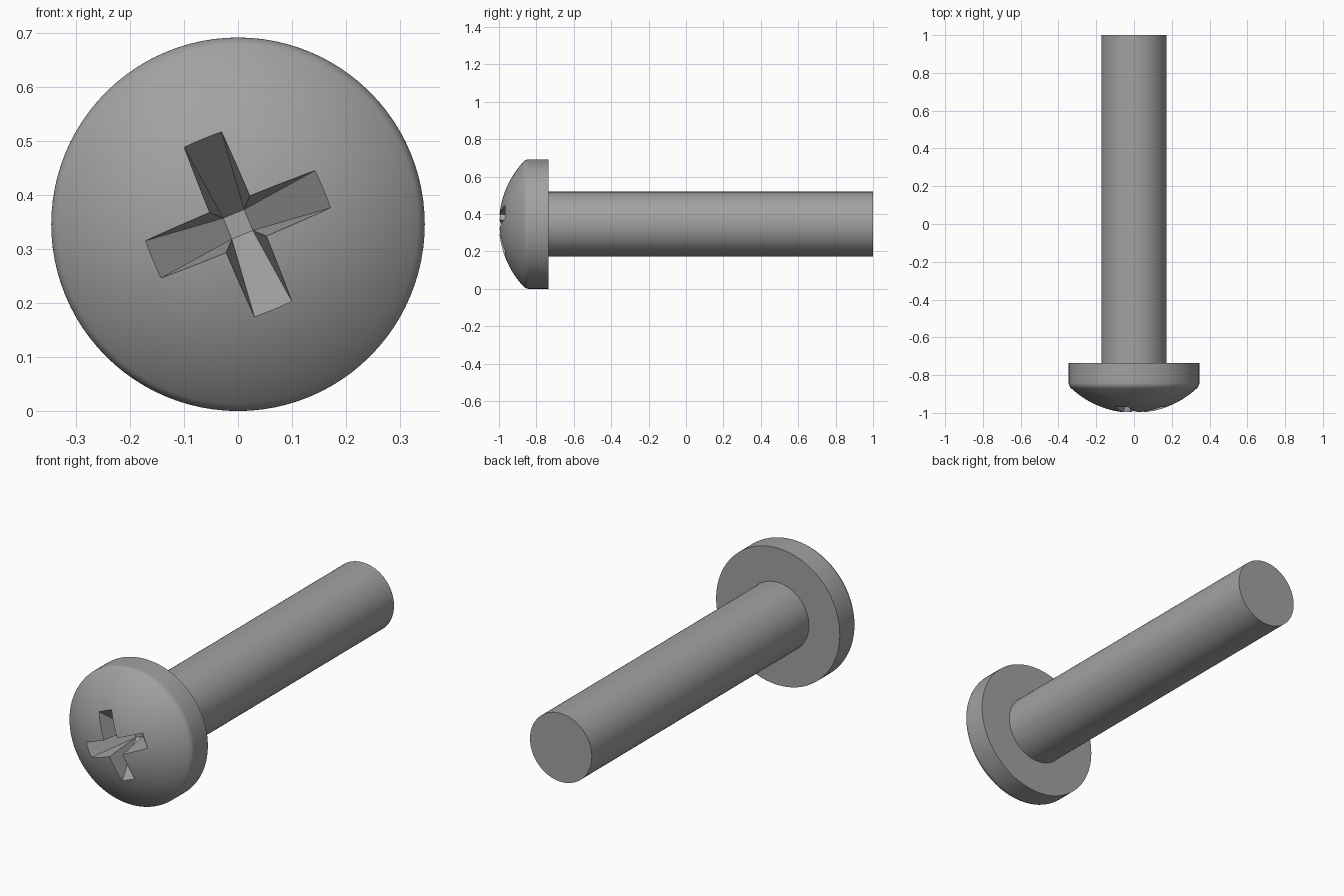
import bpy, bmesh
from math import sin, cos, asin, radians, pi, sqrt
from mathutils import Vector, Matrix

cube = bpy.data.objects.get("Cube")
if cube:
    bpy.data.objects.remove(cube, do_unlink=True)

HEAD_R, SHAFT_R = 0.346, 0.173
FRONT, SEAT, END = -1.0, -0.735, 1.0
SEGMENTS = 96

steel = bpy.data.materials.new("grey_steel")
steel.use_nodes = True
colour = (0.36, 0.36, 0.36, 1)
steel.diffuse_color = colour
steel.node_tree.nodes["Principled BSDF"].inputs["Base Color"].default_value = colour


def add_object(name, bm):
    bmesh.ops.recalc_face_normals(bm, faces=bm.faces)
    mesh = bpy.data.meshes.new(name)
    bm.to_mesh(mesh)
    bm.free()
    mesh.materials.append(steel)
    obj = bpy.data.objects.new(name, mesh)
    bpy.context.collection.objects.link(obj)
    return obj


def lathe(name, profile):
    """Turn a (radius, y) profile around the screw axis."""
    bm = bmesh.new()
    verts = [bm.verts.new((r, y, HEAD_R)) for r, y in profile]
    edges = [bm.edges.new(pair) for pair in zip(verts, verts[1:])]
    bmesh.ops.spin(bm, geom=verts + edges, cent=(0, 0, HEAD_R), axis=(0, 1, 0),
                   angle=2 * pi, steps=SEGMENTS)
    bmesh.ops.remove_doubles(bm, verts=bm.verts, dist=1e-5)
    return add_object(name, bm)


def select_only(obj):
    bpy.ops.object.select_all(action='DESELECT')
    obj.select_set(True)
    bpy.context.view_layer.objects.active = obj


# Head: shallow spherical dome, small rounded rim, straight side, flat seat
DOME_R, FILLET = 0.49, 0.04
rim_r = HEAD_R - FILLET
reach = DOME_R - FILLET
rim_y = FRONT + DOME_R - sqrt(reach ** 2 - rim_r ** 2)
tangent = asin(rim_r / reach)
profile = []
for i in range(15):
    a = tangent * i / 14
    profile.append((DOME_R * sin(a), FRONT + DOME_R * (1 - cos(a))))
for i in range(1, 9):
    a = tangent + (pi / 2 - tangent) * i / 8
    profile.append((rim_r + FILLET * sin(a), rim_y - FILLET * cos(a)))
profile += [(HEAD_R, SEAT), (0, SEAT)]
head = lathe("head", profile)

# Shaft: plain cylinder
shaft = lathe("shaft", [(0, SEAT - 0.005), (SHAFT_R, SEAT - 0.005), (SHAFT_R, END), (0, END)])

# Cross recess cutter: four tapered arms meeting in a small square floor
FLOOR_Y, FLOOR_HALF = -0.8, 0.021
TIP_Y, TIP_LEN, TIP_HALF = -0.969, 0.171, 0.0375
TOP_Y = -1.04
grow = (TOP_Y - FLOOR_Y) / (TIP_Y - FLOOR_Y)
length = FLOOR_HALF + (TIP_LEN - FLOOR_HALF) * grow
half = FLOOR_HALF + (TIP_HALF - FLOOR_HALF) * grow

bm = bmesh.new()
arms = []
for k in range(4):
    turn = Matrix.Rotation(radians(22.5 + 90 * k), 3, 'Y').inverted()
    points = [(length, TOP_Y, -half), (length, TOP_Y, half),
              (half, TOP_Y, half), (FLOOR_HALF, FLOOR_Y, FLOOR_HALF)]
    arms.append([bm.verts.new(turn @ Vector(p) + Vector((0, 0, HEAD_R))) for p in points])
for k in range(4):
    low, high, inner, floor = arms[k]
    prev_inner, prev_floor = arms[k - 1][2:]
    bm.faces.new((low, high, floor, prev_floor))
    bm.faces.new((high, inner, floor))
    bm.faces.new((prev_inner, low, prev_floor))
bm.faces.new([arm[3] for arm in arms])
bm.faces.new([v for arm in arms for v in arm[:3]])
cutter = add_object("recess_cutter", bm)
cutter.hide_render = True

select_only(head)
cut = head.modifiers.new("cross_recess", 'BOOLEAN')
cut.operation = 'DIFFERENCE'
cut.solver = 'EXACT'
cut.object = cutter
bpy.ops.object.modifier_apply(modifier=cut.name)
bpy.data.objects.remove(cutter, do_unlink=True)

for part in (head, shaft):
    select_only(part)
    bpy.ops.object.shade_smooth_by_angle(angle=radians(25))
